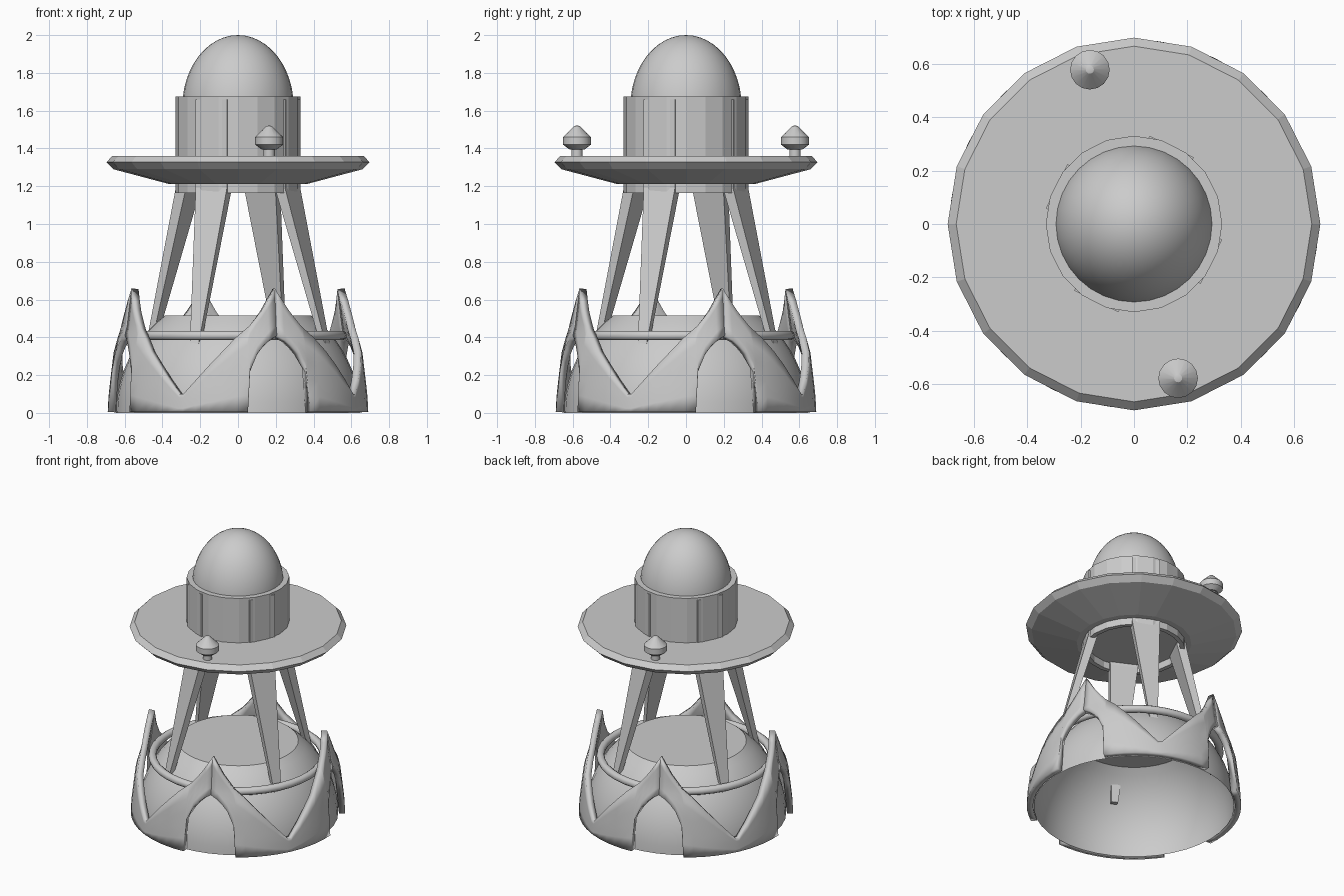
import bpy
from math import sin, cos, radians, pi

if "Cube" in bpy.data.objects:
    bpy.data.objects.remove(bpy.data.objects["Cube"])


def make(name, verts, faces, smooth=None):
    me = bpy.data.meshes.new(name)
    me.from_pydata(verts, [], faces)
    me.update()
    ob = bpy.data.objects.new(name, me)
    bpy.context.collection.objects.link(ob)
    if smooth is not None:
        bpy.ops.object.select_all(action='DESELECT')
        ob.select_set(True)
        bpy.context.view_layer.objects.active = ob
        bpy.ops.object.shade_smooth_by_angle(angle=radians(smooth))
    return ob


def lathe(name, prof, n, smooth=None, at=(0, 0), closed=False):
    """Spin an (r, z) profile (listed bottom to top on the outside) about z."""
    verts, rings, faces = [], [], []
    for r, z in prof:
        if r < 1e-6:
            rings.append([len(verts)] * n)
            verts.append((at[0], at[1], z))
        else:
            rings.append(list(range(len(verts), len(verts) + n)))
            verts += [(at[0] + r * cos(2 * pi * i / n),
                       at[1] + r * sin(2 * pi * i / n), z) for i in range(n)]
    if closed:
        rings.append(rings[0])
    for a, b in zip(rings, rings[1:]):
        for i in range(n):
            j = (i + 1) % n
            faces.append(list(dict.fromkeys((a[i], a[j], b[j], b[i]))))
    return make(name, verts, faces, smooth)


def lerp(pts, x):
    for (x0, y0), (x1, y1) in zip(pts, pts[1:]):
        if x <= x1:
            return y0 + (y1 - y0) * (x - x0) / (x1 - x0)
    return pts[-1][1]


# base dome: open underneath, flat cap on top
R = 0.645
dome = [(R * cos(t), R * sin(t)) for t in [radians(53 * i / 10) for i in range(11)]]
lathe("base_dome", dome + [(0, dome[-1][1])], 40, 30)

# ring around the dome
lathe("base_ring", [(0.55 + 0.026 * cos(2 * pi * k / 10), 0.41 + 0.026 * sin(2 * pi * k / 10))
                    for k in range(10)], 40, 50, closed=True)

# saucer platform
lathe("platform", [(0, 1.21), (0.37, 1.213), (0.66, 1.29), (0.697, 1.327),
                   (0.665, 1.36), (0, 1.36)], 20)

# drum wall, reaching a little below the platform
lathe("drum", [(0.30, 1.165), (0.33, 1.165), (0.33, 1.675), (0.28, 1.675)], 20, closed=True)

# domed roof
lathe("roof_dome", [(0.295 * cos(t), 1.62 + 0.38 * sin(t))
                    for t in [pi / 2 * i / 12 for i in range(13)]], 32, 40)

# two knobs on the platform
for side, s in (("front", 1), ("back", -1)):
    lathe(side + "_knob", [(0.03, 1.35), (0.03, 1.395), (0.04, 1.395), (0.074, 1.42),
                           (0.074, 1.46), (0.015, 1.518), (0, 1.522)], 16, 25,
          at=(0.165 * s, -0.577 * s))

# collar petals: each runs from arch to arch with a V notch in the middle
radius = [(0, 0.69), (0.1, 0.685), (0.325, 0.658), (0.45, 0.622), (0.66, 0.596)]
top = [(0, 0.66), (7, 0.545), (13, 0.465), (20, 0.40), (32, 0.255), (44, 0.10), (45, 0.095)]
arch = [(0, 0.41), (4, 0.385), (8, 0.345), (11, 0.30), (13.5, 0.22), (14.6, 0.005), (45, 0.005)]
cols = [0, 4, 7, 10, 13.5, 14.6, 20, 26, 32, 38, 44]
cols = cols + [90 - d for d in reversed(cols)]
ROWS = 5
for k in range(4):
    verts, faces = [], []
    for d in cols:
        m = min(d, 90 - d)
        a = radians(-161 + 90 * k + d)
        z0, z1 = lerp(arch, m), lerp(top, m)
        for j in range(ROWS + 1):
            z = z0 + (z1 - z0) * j / ROWS
            r = lerp(radius, z)
            verts.append((r * cos(a), r * sin(a), z))
    for c in range(len(cols) - 1):
        for j in range(ROWS):
            p = c * (ROWS + 1) + j
            faces.append((p, p + ROWS + 1, p + ROWS + 2, p + 1))
    ob = make("collar_petal_%d" % (k + 1), verts, faces, 30)
    mod = ob.modifiers.new("thickness", 'SOLIDIFY')
    mod.thickness = 0.04
    mod.offset = -1

# tapered legs: (z, outer radius, depth, half width)
sections = [(0.32, 0.54, 0.03, 0.022), (1.19, 0.322, 0.06, 0.092), (1.66, 0.322, 0.03, 0.092)]
for k in range(4):
    a = radians(-116 + 90 * k)
    verts = []
    for z, r, dep, w in sections:
        for rr, t in ((r, -w), (r, w), (r - dep, w), (r - dep, -w)):
            verts.append((rr * cos(a) - t * sin(a), rr * sin(a) + t * cos(a), z))
    faces = [(3, 2, 1, 0), (8, 9, 10, 11)]
    for s in (0, 4):
        faces += [(s + i, s + (i + 1) % 4, s + 4 + (i + 1) % 4, s + 4 + i) for i in range(4)]
    make("leg_%d" % (k + 1), verts, faces)
